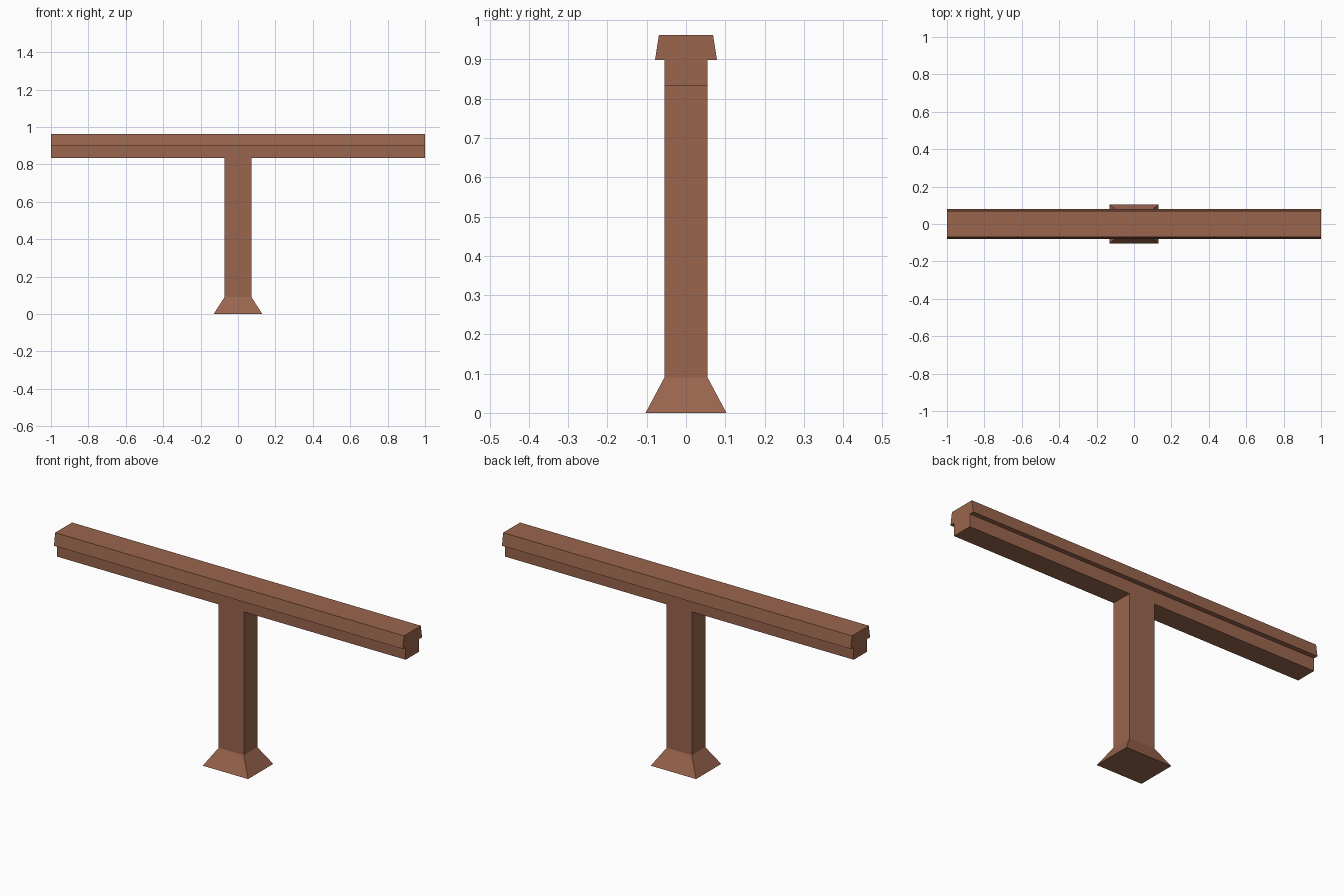
import bpy
import bmesh

if "Cube" in bpy.data.objects:
    bpy.data.objects.remove(bpy.data.objects["Cube"])

wood = bpy.data.materials.new("warm_brown")
wood.diffuse_color = (0.32, 0.13, 0.075, 1)
wood.use_nodes = True
wood.node_tree.nodes["Principled BSDF"].inputs["Base Color"].default_value = wood.diffuse_color


def loft(name, rings):
    """Solid made by joining successive rings of points, capped at both ends."""
    bm = bmesh.new()
    loops = [[bm.verts.new(p) for p in ring] for ring in rings]
    n = len(loops[0])
    for a, b in zip(loops, loops[1:]):
        for i in range(n):
            j = (i + 1) % n
            bm.faces.new((a[i], a[j], b[j], b[i]))
    bm.faces.new(loops[0][::-1])
    bm.faces.new(loops[-1])
    bmesh.ops.recalc_face_normals(bm, faces=bm.faces)
    mesh = bpy.data.meshes.new(name)
    bm.to_mesh(mesh)
    bm.free()
    mesh.materials.append(wood)
    obj = bpy.data.objects.new(name, mesh)
    bpy.context.collection.objects.link(obj)
    return obj


def rectangle(hx, hy, z):
    return [(-hx, -hy, z), (hx, -hy, z), (hx, hy, z), (-hx, hy, z)]


# Post with a flared foot
loft("post_and_foot", [rectangle(0.13, 0.103, 0),
                       rectangle(0.072, 0.055, 0.09),
                       rectangle(0.072, 0.055, 0.833)])

# Handrail: narrow lower beam under a wider, tapered cap
half = [(0.055, 0.833), (0.055, 0.898), (0.079, 0.898), (0.069, 0.962)]
profile = half + [(-y, z) for y, z in reversed(half)]
loft("top_rail", [[(x, y, z) for y, z in profile] for x in (-1, 1)])
